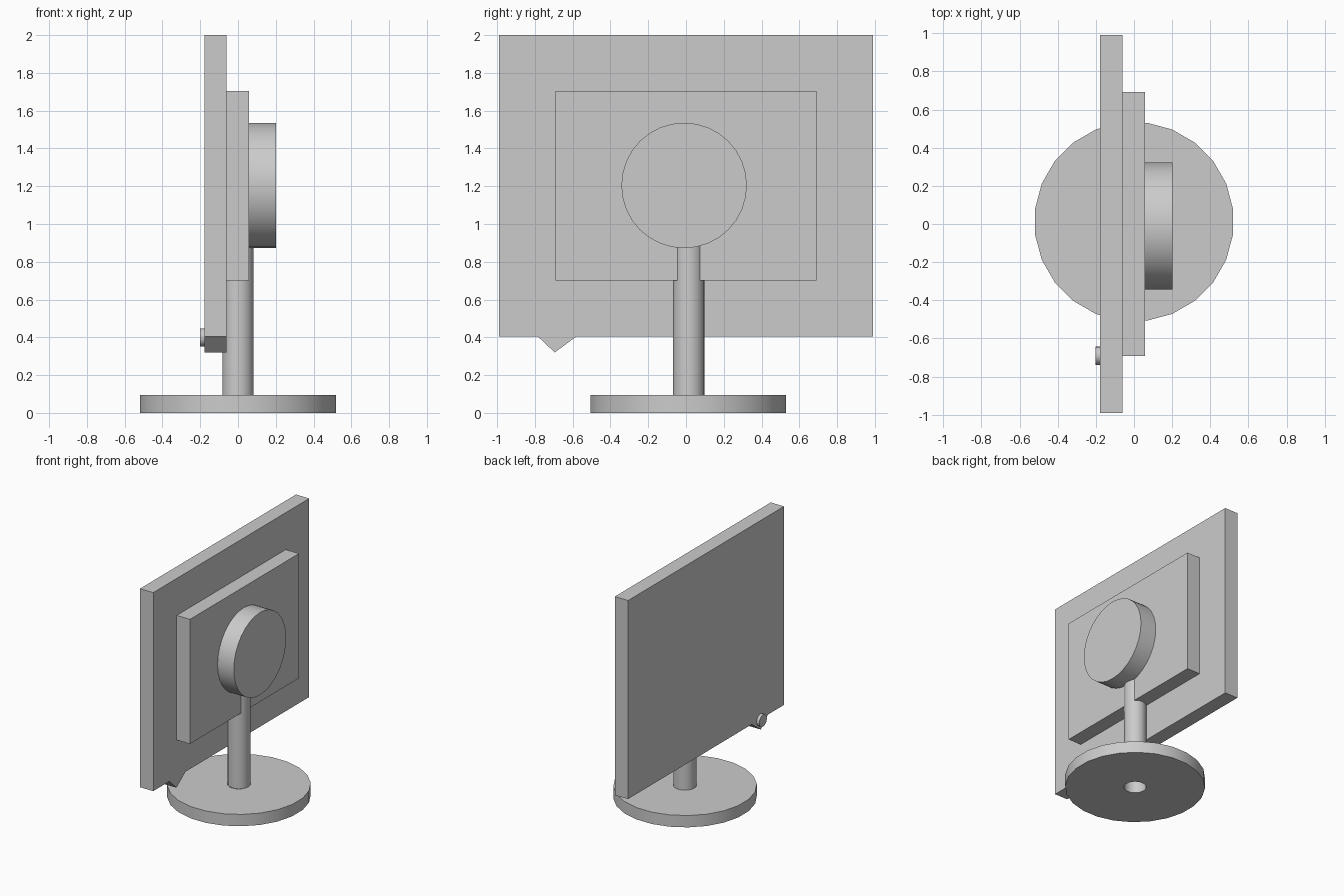
import bpy, bmesh, math
from mathutils import Matrix, Vector

cube = bpy.data.objects.get("Cube")
if cube:
    bpy.data.objects.remove(cube, do_unlink=True)

grey = bpy.data.materials.new("light grey")
grey.use_nodes = True
colour = (0.6, 0.6, 0.6, 1)
grey.diffuse_color = colour
grey.node_tree.nodes["Principled BSDF"].inputs["Base Color"].default_value = colour


def finish(name, bm, smooth=False):
    bmesh.ops.recalc_face_normals(bm, faces=bm.faces)
    mesh = bpy.data.meshes.new(name)
    bm.to_mesh(mesh)
    bm.free()
    mesh.materials.append(grey)
    obj = bpy.data.objects.new(name, mesh)
    bpy.context.collection.objects.link(obj)
    if smooth:
        bpy.ops.object.select_all(action="DESELECT")
        obj.select_set(True)
        bpy.context.view_layer.objects.active = obj
        bpy.ops.object.shade_smooth_by_angle(angle=math.radians(30))
    return obj


def prism(name, x0, x1, outline):
    """Extrude a (y, z) outline along x."""
    bm = bmesh.new()
    face = bm.faces.new([bm.verts.new((x0, y, z)) for y, z in outline])
    out = bmesh.ops.extrude_face_region(bm, geom=[face])
    verts = [v for v in out["geom"] if isinstance(v, bmesh.types.BMVert)]
    bmesh.ops.translate(bm, verts=verts, vec=(x1 - x0, 0, 0))
    return finish(name, bm)


def slab(name, x0, x1, y, z0, z1):
    return prism(name, x0, x1, [(-y, z0), (y, z0), (y, z1), (-y, z1)])


def cylinder(name, start, end, radius, sides):
    start, end = Vector(start), Vector(end)
    axis = end - start
    turn = axis.to_track_quat("Z", "Y").to_matrix().to_4x4()
    bm = bmesh.new()
    bmesh.ops.create_cone(bm, cap_ends=True, segments=sides, radius1=radius,
                          radius2=radius, depth=axis.length,
                          matrix=Matrix.Translation((start + end) / 2) @ turn)
    return finish(name, bm, True)


def ring(name, centre_y, z1, inner, outer, sides):
    """Flat disc with a round hole, standing on the ground."""
    bm = bmesh.new()
    section = [(inner, 0), (outer, 0), (outer, z1), (inner, z1)]
    verts = [bm.verts.new((r, 0, z)) for r, z in section]
    edges = [bm.edges.new((verts[i], verts[(i + 1) % 4])) for i in range(4)]
    bmesh.ops.spin(bm, geom=verts + edges, axis=(0, 0, 1), cent=(0, 0, 0),
                   angle=math.tau, steps=sides)
    bmesh.ops.remove_doubles(bm, verts=bm.verts, dist=0.0005)
    bmesh.ops.rotate(bm, verts=bm.verts, cent=(0, 0, 0),
                     matrix=Matrix.Rotation(math.pi / sides, 3, "Z"))
    bmesh.ops.translate(bm, verts=bm.verts, vec=(0, centre_y, 0))
    return finish(name, bm, True)


# Stand
ring("base", 0.012, 0.095, 0.083, 0.523, 24)
cylinder("stem", (0, 0.014, 0.095), (0, 0.014, 1.2), 0.083, 24)

# Screen and rear housing
slab("screen_panel", -0.178, -0.06, 0.99, 0.405, 2.0)
slab("rear_housing", -0.06, 0.058, 0.692, 0.702, 1.703)
cylinder("rear_disc", (0.058, -0.01, 1.204), (0.202, -0.01, 1.204), 0.332, 32)

# Power button on a small pointed tab below the screen
prism("button_tab", -0.178, -0.06, [(-0.785, 0.405), (-0.695, 0.32), (-0.58, 0.405)])
cylinder("power_button", (-0.17, -0.69, 0.4), (-0.202, -0.69, 0.4), 0.048, 16)
